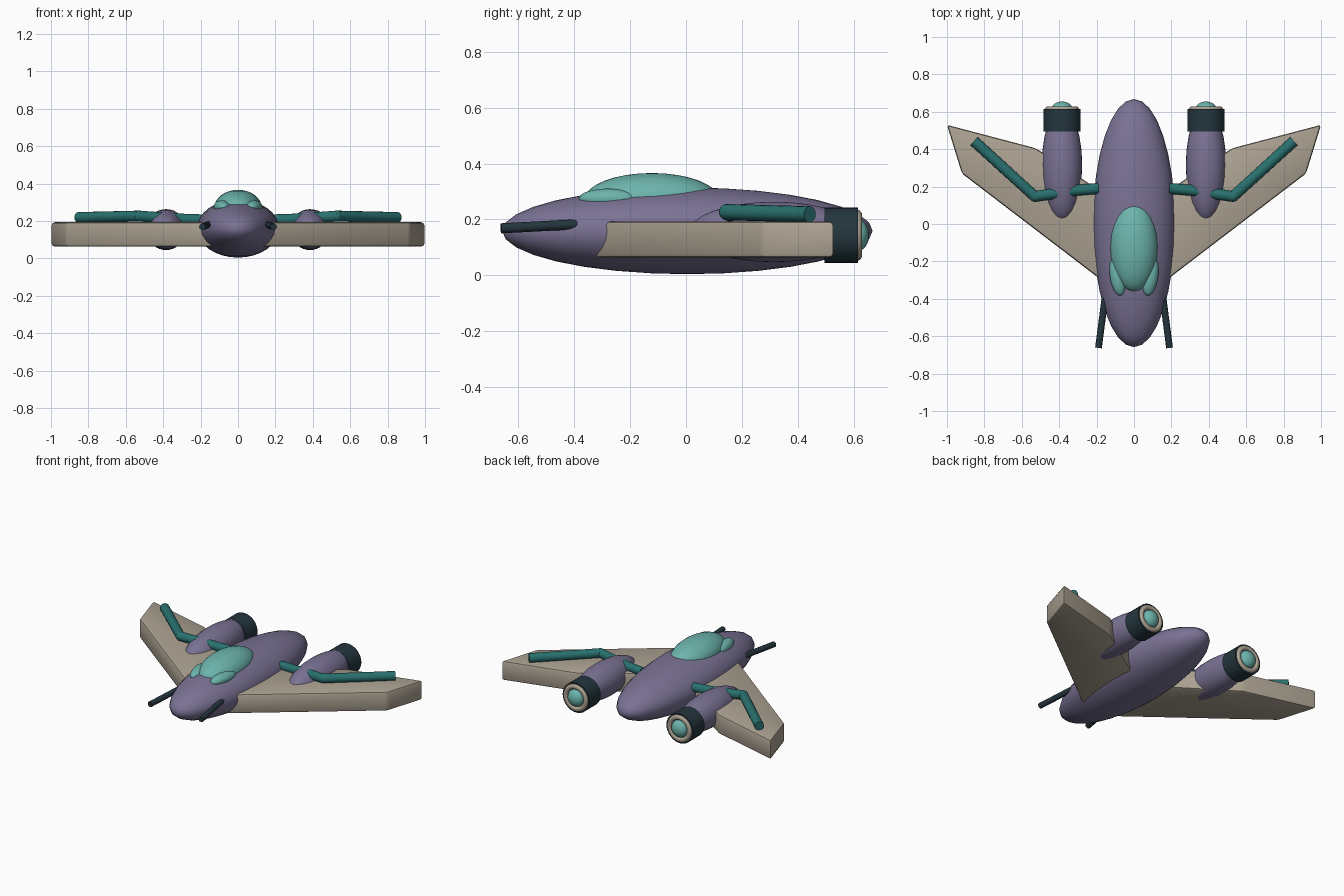
import bpy, bmesh, math
from mathutils import Vector, Matrix

if "Cube" in bpy.data.objects:
    bpy.data.objects.remove(bpy.data.objects["Cube"])


def lin(c):
    return c / 12.92 if c <= 0.04045 else ((c + 0.055) / 1.055) ** 2.4


def material(name, r, g, b):
    m = bpy.data.materials.new(name)
    m.diffuse_color = (lin(r / 255), lin(g / 255), lin(b / 255), 1)
    m.use_nodes = True
    m.node_tree.nodes["Principled BSDF"].inputs["Base Color"].default_value = m.diffuse_color
    return m


PURPLE = material("hull purple", 122, 114, 148)
BEIGE = material("wing beige", 172, 162, 146)
AQUA = material("glass aqua", 108, 180, 172)
TEAL = material("pipe teal", 40, 112, 110)
DARK = material("dark metal", 36, 54, 62)


def finish(bm, name, mat, angle=35):
    bmesh.ops.recalc_face_normals(bm, faces=bm.faces)
    me = bpy.data.meshes.new(name)
    bm.to_mesh(me)
    bm.free()
    me.materials.append(mat)
    ob = bpy.data.objects.new(name, me)
    bpy.context.collection.objects.link(ob)
    bpy.ops.object.select_all(action='DESELECT')
    ob.select_set(True)
    bpy.context.view_layer.objects.active = ob
    bpy.ops.object.shade_smooth_by_angle(angle=math.radians(angle))
    return ob


def ellipsoid(name, mat, loc, radii, yaw=0, seg=24, rings=16):
    bm = bmesh.new()
    m = (Matrix.Translation(loc) @ Matrix.Rotation(yaw, 4, 'Z')
         @ Matrix.Diagonal((*radii, 1)))
    bmesh.ops.create_uvsphere(bm, u_segments=seg, v_segments=rings, radius=1, matrix=m)
    return finish(bm, name, mat, 60)


def add_rod(bm, a, b, r, seg=16):
    a, b = Vector(a), Vector(b)
    d = b - a
    m = Matrix.Translation((a + b) / 2) @ d.to_track_quat('Z', 'Y').to_matrix().to_4x4()
    bmesh.ops.create_cone(bm, cap_ends=True, segments=seg, radius1=r, radius2=r,
                          depth=d.length, matrix=m)


def pipe(name, mat, pts, r, seg=16):
    # straight rods with ball joints at the inner corners
    bm = bmesh.new()
    for a, b in zip(pts, pts[1:]):
        add_rod(bm, a, b, r, seg)
    for p in pts[1:-1]:
        bmesh.ops.create_uvsphere(bm, u_segments=seg, v_segments=10, radius=r,
                                  matrix=Matrix.Translation(p))
    return finish(bm, name, mat)


def ring(name, mat, loc, major, minor, n=32, k=10):
    # torus whose axis runs along y
    bm = bmesh.new()
    rows = []
    for i in range(n):
        a = 2 * math.pi * i / n
        row = []
        for j in range(k):
            b = 2 * math.pi * j / k
            rad = major + minor * math.cos(b)
            row.append(bm.verts.new((loc[0] + rad * math.cos(a),
                                     loc[1] + minor * math.sin(b),
                                     loc[2] + rad * math.sin(a))))
        rows.append(row)
    for i in range(n):
        for j in range(k):
            p, q = rows[i], rows[(i + 1) % n]
            bm.faces.new((p[j], q[j], q[(j + 1) % k], p[(j + 1) % k]))
    return finish(bm, name, mat, 60)


def wing(name, s):
    outline = [(0.05, -0.395), (0.92, 0.27), (1.0, 0.53), (0.525, 0.405), (0.05, 0.09)]
    bm = bmesh.new()
    f = bm.faces.new([bm.verts.new((s * x, y, 0.063)) for x, y in outline])
    ext = bmesh.ops.extrude_face_region(bm, geom=[f])
    bmesh.ops.translate(bm, vec=(0, 0, 0.13),
                        verts=[v for v in ext["geom"] if isinstance(v, bmesh.types.BMVert)])
    bmesh.ops.recalc_face_normals(bm, faces=bm.faces)
    bmesh.ops.bevel(bm, geom=bm.edges[:], offset=0.014, segments=2, profile=0.5,
                    affect='EDGES', clamp_overlap=True)
    return finish(bm, name, BEIGE, 30)


# Body and canopy
ellipsoid("fuselage", PURPLE, (0, 0.005, 0.159), (0.22, 0.663, 0.155), seg=32)
ellipsoid("canopy", AQUA, (0, -0.122, 0.27), (0.127, 0.242, 0.096))

for s, side in ((-1, "left"), (1, "right")):
    # Canopy side lobe
    ellipsoid(side + "_canopy_lobe", AQUA, (s * 0.087, -0.28, 0.274),
              (0.042, 0.105, 0.036), yaw=-s * 0.15)
    wing(side + "_wing", s)
    # Engine: nacelle, dark band, rim and glowing dome
    ellipsoid(side + "_nacelle", PURPLE, (s * 0.385, 0.315, 0.155), (0.108, 0.305, 0.108))
    bm = bmesh.new()
    add_rod(bm, (s * 0.385, 0.495, 0.143), (s * 0.385, 0.616, 0.143), 0.099, 32)
    finish(bm, side + "_engine_band", DARK)
    ring(side + "_engine_rim", BEIGE, (s * 0.385, 0.613, 0.143), 0.074, 0.017)
    ellipsoid(side + "_engine_glow", AQUA, (s * 0.385, 0.615, 0.143), (0.056, 0.04, 0.056))
    # Feed pipe running over the wing through the nacelle
    pipe(side + "_pipe", TEAL, [(s * 0.19, 0.19, 0.206), (s * 0.31, 0.18, 0.21),
                                (s * 0.53, 0.147, 0.226), (s * 0.855, 0.443, 0.218)], 0.029)
    # Nose gun barrel
    pipe(side + "_barrel", DARK, [(s * 0.148, -0.34, 0.185), (s * 0.19, -0.662, 0.168)], 0.018, 12)
